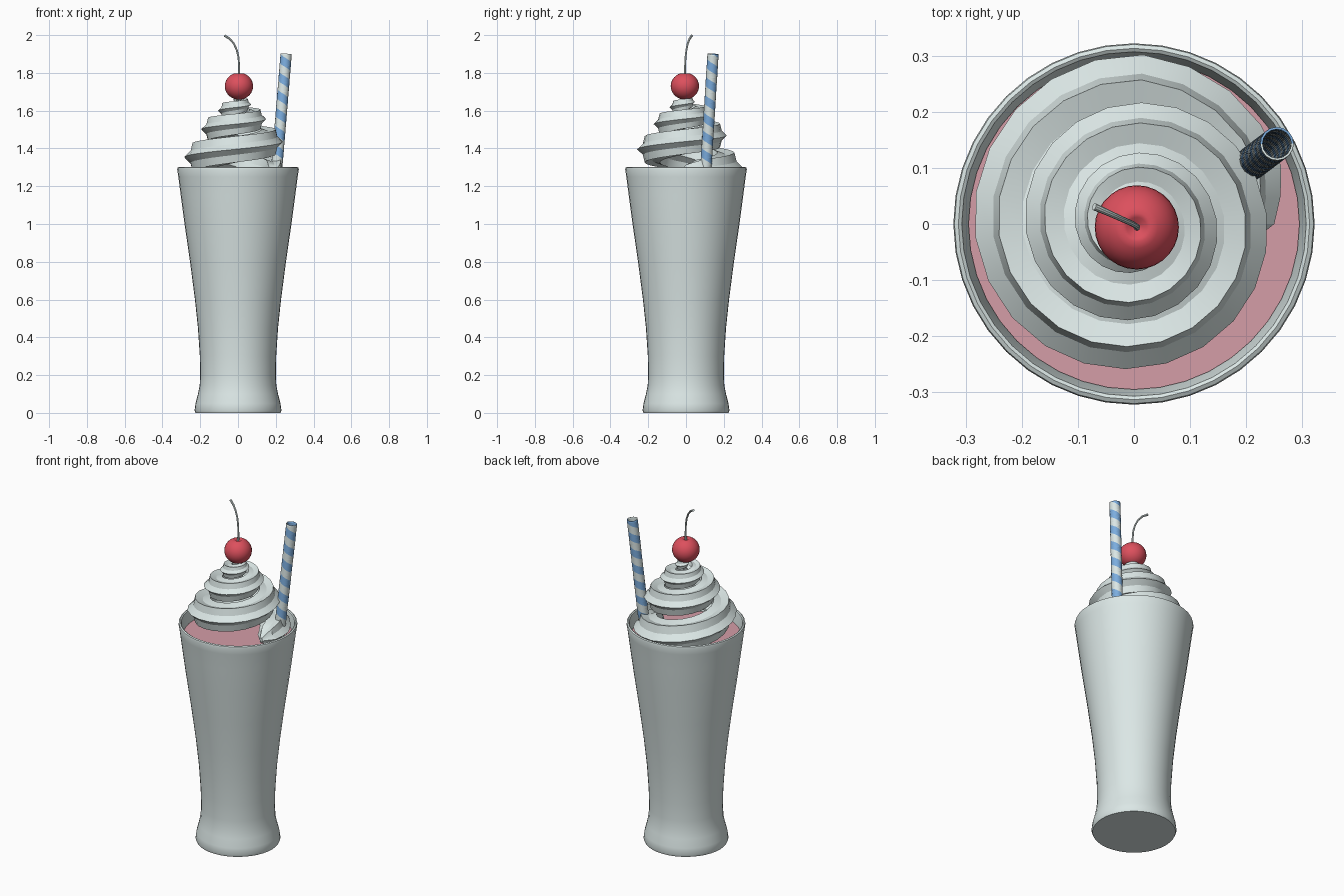
import bpy, bmesh, math
from mathutils import Vector

if "Cube" in bpy.data.objects:
    bpy.data.objects.remove(bpy.data.objects["Cube"])


def material(name, rgb):
    m = bpy.data.materials.new(name)
    m.diffuse_color = (*rgb, 1)
    m.use_nodes = True
    m.node_tree.nodes["Principled BSDF"].inputs["Base Color"].default_value = m.diffuse_color
    return m


WHITE = material("cream white", (0.72, 0.81, 0.80))
PINK = material("milk pink", (0.66, 0.34, 0.39))
RED = material("cherry red", (0.72, 0.08, 0.11))
BLUE = material("straw blue", (0.20, 0.42, 0.74))


def skin(name, rings, mats, rule=None, angle=30, caps=False):
    """Join equal-length rings of points into a smooth surface."""
    bm = bmesh.new()
    loops = [[bm.verts.new(p) for p in ring] for ring in rings]
    n = len(loops[0])
    for a, b in zip(loops, loops[1:]):
        for j in range(n):
            k = (j + 1) % n
            f = bm.faces.new((a[j], a[k], b[k], b[j]))
            if rule:
                f.material_index = rule(j)
    if caps:
        bm.faces.new(loops[0][::-1])
        bm.faces.new(loops[-1])
    bmesh.ops.remove_doubles(bm, verts=bm.verts, dist=1e-5)
    bmesh.ops.recalc_face_normals(bm, faces=bm.faces)
    me = bpy.data.meshes.new(name)
    bm.to_mesh(me)
    bm.free()
    ob = bpy.data.objects.new(name, me)
    bpy.context.collection.objects.link(ob)
    for m in mats:
        me.materials.append(m)
    bpy.ops.object.select_all(action='DESELECT')
    ob.select_set(True)
    bpy.context.view_layer.objects.active = ob
    bpy.ops.object.shade_smooth_by_angle(angle=math.radians(angle))
    return ob


def lathe(name, profile, mat, sides=40, centre=(0, 0), angle=40):
    rings = [[(centre[0] + r * math.cos(2 * math.pi * j / sides),
               centre[1] + r * math.sin(2 * math.pi * j / sides), z)
              for j in range(sides)] for r, z in profile]
    return skin(name, rings, [mat], angle=angle, caps=True)


# Tall glass: outer wall, rounded lip, inner wall
outer = [(0.225, 0), (0.23, 0.012), (0.225, 0.05), (0.212, 0.1), (0.203, 0.145),
         (0.2, 0.2), (0.202, 0.3), (0.212, 0.45), (0.228, 0.6), (0.254, 0.8),
         (0.283, 1.0), (0.303, 1.15), (0.316, 1.25), (0.322, 1.288)]
lip = [(0.320, 1.298), (0.313, 1.302), (0.307, 1.298), (0.305, 1.288)]
inner = [(r - 0.017, z) for r, z in outer[:3:-1] if z < 1.28]
lathe("glass", outer + lip + inner, WHITE)

# Milkshake filling
fill = [(r - 0.019, z) for r, z in outer if 0.14 < z < 1.2]
lathe("milkshake", fill + [(0.295, 1.23)], PINK)

# Whipped cream: a six-pointed star swept up a shrinking spiral
# rows are turns, path radius, height, star size
KEYS = [(-0.035, 0.185, 1.255, 0.015), (0.0, 0.19, 1.262, 0.06), (0.06, 0.2, 1.27, 0.082),
        (0.25, 0.213, 1.30, 0.09), (0.5, 0.2, 1.355, 0.085), (0.75, 0.178, 1.397, 0.08),
        (1.0, 0.162, 1.437, 0.076), (1.5, 0.125, 1.503, 0.069), (2.0, 0.09, 1.557, 0.058),
        (2.5, 0.06, 1.602, 0.045), (3.0, 0.035, 1.635, 0.033), (3.6, 0.0, 1.668, 0.012)]


def spiral(t):
    for a, b in zip(KEYS, KEYS[1:]):
        if t <= b[0]:
            u = (t - a[0]) / (b[0] - a[0])
            return [x + (y - x) * u for x, y in zip(a[1:], b[1:])]
    return KEYS[-1][1:]


times = [-0.035, 0.0, 0.03] + [0.06 + i * 3.54 / 78 for i in range(79)]
rings = []
for t in times:
    R, z, size = spiral(t)
    c, s = math.cos(2 * math.pi * t), math.sin(2 * math.pi * t)
    ring = []
    for j in range(12):
        a = math.pi * j / 6
        p = size * (1 if j % 2 == 0 else 0.72)
        d = R + p * math.cos(a)
        ring.append((d * c, d * s, z + p * math.sin(a)))
    rings.append(ring)
skin("whipped_cream", rings, [WHITE], angle=28, caps=True)

# Cherry with a dimple on top
CX, CY, CZ, CR = 0.005, -0.006, 1.73, 0.075
ball = []
for i in range(1, 18):
    a = -math.pi / 2 + math.pi * i / 18
    ball.append((CR * math.cos(a), CZ + CR * 0.95 * math.sin(a)))
lathe("cherry", ball[:-1] + [(0.018, 1.794), (0.009, 1.787), (0.002, 1.784)], RED,
      sides=28, centre=(CX, CY), angle=80)


def tube(name, path, radii, mats, sides, twist=0.0, rule=None, caps=False):
    pts = [Vector(p) for p in path]
    rings = []
    for i, p in enumerate(pts):
        d = (pts[min(i + 1, len(pts) - 1)] - pts[max(i - 1, 0)]).normalized()
        u = Vector((0, 1, 0)).cross(d).normalized()
        v = d.cross(u)
        rings.append([p + radii[i] * (u * math.cos(a) + v * math.sin(a))
                      for a in (2 * math.pi * j / sides + twist * i for j in range(sides))])
    return skin(name, rings, mats, rule, caps=caps)


# Curved cherry stem
bend = [(0.005, -0.006, 1.775), (0.006, -0.005, 1.83), (0.003, -0.003, 1.88),
        (-0.006, 0.002, 1.92), (-0.022, 0.009, 1.955), (-0.044, 0.019, 1.981),
        (-0.071, 0.031, 1.997)]
tube("cherry_stem", bend, [0.006, 0.005, 0.005, 0.005, 0.005, 0.0055, 0.0065],
     [WHITE], 10, caps=True)

# Leaning straw with spiral stripes
low, top = Vector((0.193, 0.096, 1.15)), Vector((0.255, 0.143, 1.9))
steps = 96
path = [low.lerp(top, i / steps) for i in range(steps + 1)]
straw = tube("straw", path, [0.026] * (steps + 1), [BLUE, WHITE], 16,
             twist=-2 * math.pi / 12, rule=lambda j: int(j >= 8))
wall = straw.modifiers.new("wall", 'SOLIDIFY')
wall.thickness = 0.004
wall.offset = -1
